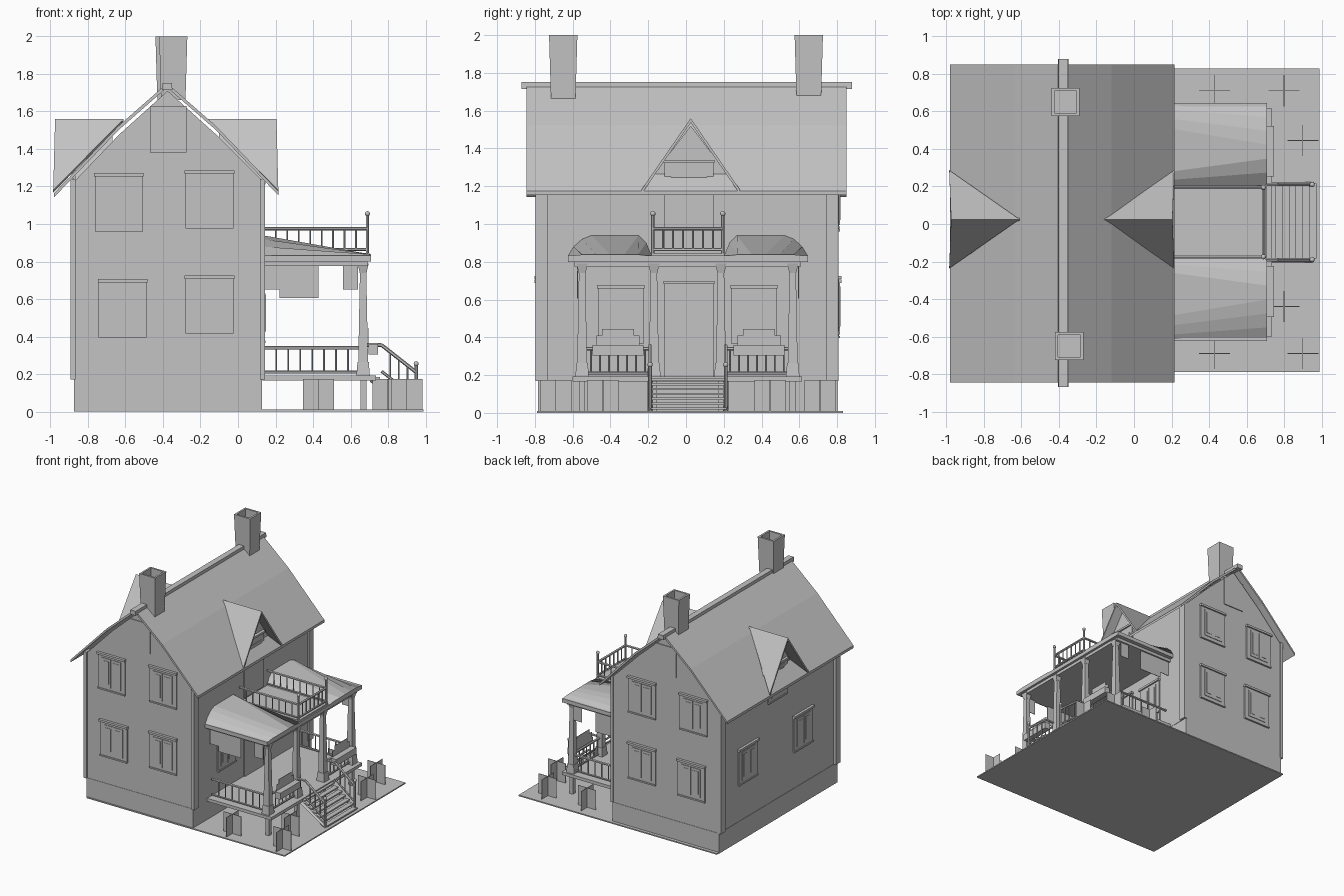
import bpy, bmesh
from mathutils import Vector

cube = bpy.data.objects.get("Cube")
if cube:
    bpy.data.objects.remove(cube, do_unlink=True)

grey = bpy.data.materials.new("plain grey")
grey.use_nodes = True
grey.diffuse_color = (0.55, 0.55, 0.55, 1)
grey.node_tree.nodes["Principled BSDF"].inputs["Base Color"].default_value = grey.diffuse_color


def finish(name, bm):
    bmesh.ops.recalc_face_normals(bm, faces=bm.faces)
    mesh = bpy.data.meshes.new(name)
    bm.to_mesh(mesh)
    bm.free()
    mesh.materials.append(grey)
    ob = bpy.data.objects.new(name, mesh)
    bpy.context.collection.objects.link(ob)
    return ob


def frustum(name, low, high):
    """Joins two rings of points with side faces and two caps."""
    bm = bmesh.new()
    a = [bm.verts.new(p) for p in low]
    b = [bm.verts.new(p) for p in high]
    bm.faces.new(a)
    bm.faces.new(b)
    for i in range(len(a)):
        j = (i + 1) % len(a)
        bm.faces.new((a[i], a[j], b[j], b[i]))
    return finish(name, bm)


def box(name, x0, x1, y0, y1, z0, z1):
    ring = [(x0, y0), (x1, y0), (x1, y1), (x0, y1)]
    return frustum(name, [(x, y, z0) for x, y in ring], [(x, y, z1) for x, y in ring])


def block(name, x, y, half, z0, z1, top=None):
    top = top or half
    c = [(-1, -1), (1, -1), (1, 1), (-1, 1)]
    return frustum(name, [(x + u * half, y + v * half, z0) for u, v in c],
                   [(x + u * top, y + v * top, z1) for u, v in c])


def along_y(name, pts, y0, y1):
    return frustum(name, [(x, y0, z) for x, z in pts], [(x, y1, z) for x, z in pts])


def along_x(name, pts, x0, x1):
    return frustum(name, [(x0, y, z) for y, z in pts], [(x1, y, z) for y, z in pts])


def rod(name, a, b, r=0.006, sides=6):
    a, b = Vector(a), Vector(b)
    bm = bmesh.new()
    bmesh.ops.create_cone(bm, cap_ends=True, segments=sides, radius1=r, radius2=r, depth=(b - a).length)
    bm.transform((b - a).to_track_quat('Z', 'Y').to_matrix().to_4x4())
    bmesh.ops.translate(bm, verts=bm.verts, vec=(a + b) / 2)
    return finish(name, bm)


def ball(name, x, y, z, r=0.014):
    bm = bmesh.new()
    bmesh.ops.create_uvsphere(bm, u_segments=10, v_segments=6, radius=r)
    bmesh.ops.translate(bm, verts=bm.verts, vec=(x, y, z))
    for f in bm.faces:
        f.smooth = True
    finish(name, bm)


def railing(name, a, b, height, count):
    """Sloped or level rail from a to b, with balusters."""
    a, b, up = Vector(a), Vector(b), Vector((0, 0, height))
    rod(name + "_bottom_rail", a, b, 0.008)
    rod(name + "_top_rail", a + up, b + up, 0.01)
    for i in range(1, count):
        p = a.lerp(b, i / count)
        rod(name + "_baluster", p, p + up, 0.005)


def on_wall(name, axis, side, wall, u0, u1, z0, z1, depth):
    lo, hi = sorted((wall - side * 0.01, wall + side * depth))
    if axis == 'x':
        return box(name, lo, hi, u0, u1, z0, z1)
    return box(name, u0, u1, lo, hi, z0, z1)


def window(axis, side, wall, u, z, w=0.255, h=0.3):
    on_wall("window_frame", axis, side, wall, u - w / 2, u + w / 2, z - h / 2, z + h / 2, 0.01)
    on_wall("window_head", axis, side, wall, u - w / 2 - 0.005, u + w / 2 + 0.005, z + h / 2 - 0.012, z + h / 2 + 0.006, 0.022)
    on_wall("window_sill", axis, side, wall, u - w / 2, u + w / 2, z - h / 2 - 0.004, z - h / 2 + 0.008, 0.016)
    for s in (-1, 1):
        c = u + s * w * 0.18
        on_wall("window_sash", axis, side, wall, c - w * 0.17, c + w * 0.17, z - h * 0.4, z + h * 0.4, 0.015)
        on_wall("window_pane", axis, side, wall, c - w * 0.1, c + w * 0.1, z - h * 0.31, z + h * 0.33, 0.018)


def cross_cards(name, x, y, half, z0, z1):
    box(name, x - half, x + half, y - 0.002, y + 0.002, z0, z1)
    box(name, x - 0.002, x + 0.002, y - half, y + half, z0, z1)


# Ground and house body
FRONT, BACK, LEFT, RIGHT = -0.78, 0.80, -0.87, 0.13
box("ground", -0.87, 0.99, -0.79, 0.83, 0, 0.01)
box("foundation", LEFT - 0.003, RIGHT - 0.003, FRONT - 0.003, BACK + 0.003, 0, 0.17)
along_y("walls", [(LEFT, 0.17), (RIGHT, 0.17), (RIGHT, 1.23), (-0.12, 1.48), (-0.375, 1.71),
                  (-0.63, 1.48), (LEFT, 1.23)], FRONT, BACK)
for x in (LEFT - 0.01, RIGHT):
    for y in (FRONT + 0.015, BACK - 0.025):
        box("corner_board", x - 0.012, x + 0.015, y - 0.032, y + 0.032, 0.17, 1.24)

# Main roof, ridge cap and chimneys
outer = [(0.215, 1.175), (-0.12, 1.525), (-0.378, 1.75), (-0.64, 1.52), (-0.98, 1.165)]
along_y("main_roof", outer + [(x, z - 0.022) for x, z in reversed(outer)], -0.845, 0.85)
along_y("ridge_cap", [(-0.405, 1.715), (-0.35, 1.715), (-0.352, 1.752), (-0.402, 1.752)], -0.87, 0.88)
for x, y in ((-0.345, -0.65), (-0.365, 0.65)):
    shaft = block("chimney", x, y, 0.065, 1.66, 2.0, 0.075)
    bm = bmesh.new()
    bm.from_mesh(shaft.data)
    top = max(bm.faces, key=lambda f: f.calc_center_median().z)
    bmesh.ops.inset_region(bm, faces=[top], thickness=0.022)
    hole = bmesh.ops.extrude_face_region(bm, geom=[top])["geom"]
    bmesh.ops.delete(bm, geom=[top], context='FACES_ONLY')
    bmesh.ops.translate(bm, verts=[v for v in hole if isinstance(v, bmesh.types.BMVert)], vec=(0, 0, -0.12))
    bm.to_mesh(shaft.data)
    bm.free()
for side, wall in ((-1, FRONT), (1, BACK)):
    on_wall("chimney_breast", 'y', side, wall, -0.47, -0.275, 1.38, 1.63, 0.008)

# Side dormers, mirrored across the ridge
for flip in (False, True):
    def mx(x):
        return -0.77 - x if flip else x
    along_x("dormer_wall", [(-0.22, 1.2), (0.27, 1.2), (0.025, 1.52)], mx(-0.1), LEFT if flip else RIGHT)
    for s in (-1, 1):
        tri = [(mx(0.205), 0.025, 1.56), (mx(-0.16), 0.025, 1.56), (mx(0.215), 0.025 + s * 0.262, 1.18)]
        frustum("dormer_roof", tri, [(x, y - s * 0.008, z - 0.012) for x, y, z in tri])

# Windows and doors
for side, wall in ((-1, FRONT), (1, BACK)):
    for x, z in ((-0.635, 1.115), (-0.152, 1.13), (-0.615, 0.55), (-0.152, 0.57)):
        window('y', side, wall, x, z)
for y, z in ((0.42, 0.63), (-0.32, 0.63), (0.025, 1.17)):
    window('x', -1, LEFT, y, z)
for y in (-0.345, 0.36):
    window('x', 1, RIGHT, y, 0.52, 0.24)
for z0, z1 in ((0.19, 0.69), (0.86, 1.33)):
    on_wall("door", 'x', 1, RIGHT, -0.115, 0.145, z0, z1, 0.012)
    on_wall("door_lintel", 'x', 1, RIGHT, -0.12, 0.15, z1 - 0.008, z1 + 0.008, 0.025)
    on_wall("door_light", 'x', 1, RIGHT, -0.08, 0.11, z1 - 0.12, z1 - 0.06, 0.017)

# Porch floor, columns and posts
MID = 0.01
COLUMNS = (-0.55, -0.17, 0.185, 0.565)
box("porch_floor", RIGHT, 0.735, -0.6, 0.615, 0.167, 0.193)
for y in COLUMNS:
    block("porch_post", 0.67, y, 0.016, 0, 0.17)
    block("column_base", 0.667, y, 0.036, 0.19, 0.265, 0.03)
    block("column_shaft", 0.667, y, 0.026, 0.265, 0.74, 0.017)
    block("column_capital", 0.667, y, 0.018, 0.74, 0.79, 0.03)

# Porch ceiling beam, eave and balcony floor
box("porch_beam", RIGHT, 0.69, -0.59, 0.61, 0.775, 0.8)
box("porch_eave", RIGHT, 0.71, -0.625, 0.645, 0.8, 0.832)
box("balcony_floor", RIGHT, 0.70, -0.18, 0.205, 0.83, 0.845)

# Curved porch roofs on either side of the balcony
for s in (-1, 1):
    profile = [(0.635, 0.83), (0.605, 0.88), (0.56, 0.92), (0.51, 0.94), (0.26, 0.94), (0.22, 0.9), (0.19, 0.83)]
    high = [(RIGHT, MID + s * y, z) for y, z in profile]
    low = [(0.71, MID + s * (0.19 + 0.445 * (1 - i / 6)), 0.83 + (0.008 if 0 < i < 6 else 0)) for i in range(7)]
    frustum("porch_roof", high, low)

# Balcony railing
for s in (-1, 1):
    y = MID + s * 0.185
    rod("balcony_post", (0.69, y, 0.83), (0.69, y, 1.05), 0.009, 8)
    ball("balcony_finial", 0.69, y, 1.055)
    railing("balcony_side", (0.14, y, 0.865), (0.69, y, 0.865), 0.11, 9)
railing("balcony_front", (0.69, MID - 0.185, 0.865), (0.69, MID + 0.185, 0.865), 0.11, 7)

# Porch railings and flower boxes
for y in (COLUMNS[0], COLUMNS[3]):
    railing("porch_side", (0.14, y, 0.21), (0.65, y, 0.21), 0.13, 8)
for y0, y1 in (COLUMNS[:2], COLUMNS[2:]):
    railing("porch_front", (0.67, y0, 0.21), (0.67, y1, 0.21), 0.13, 8)
    c = (y0 + y1) / 2 + (0.012 if y0 > 0 else 0)
    box("flower_box", 0.695, 0.745, c - 0.135, c + 0.135, 0.305, 0.36)
    box("flower_card", 0.692, 0.696, c - 0.115, c + 0.115, 0.36, 0.41)
    box("flower_card", 0.692, 0.696, c - 0.085, c + 0.085, 0.41, 0.445)

# Open stairs with sloped handrails
for i in range(7):
    t = i / 6
    x, z = 0.735 + 0.215 * t, 0.178 - 0.155 * t
    box("stair_tread", x - 0.018, x + 0.022, -0.185, 0.215, z - 0.006, z + 0.006)
for s in (-1, 1):
    y = MID + s * 0.2
    rod("stair_stringer", (0.71, y, 0.17), (0.955, y, 0.012), 0.014, 4)
    rod("newel_post", (0.95, y, 0), (0.95, y, 0.25), 0.01, 8)
    ball("newel_finial", 0.95, y, 0.255)
    rod("handrail_start", (0.69, y, 0.355), (0.765, y, 0.355), 0.01)
    railing("stair_side", (0.765, y, 0.215), (0.95, y, 0.07), 0.14, 4)

# Hanging foliage under the eaves
for y in (-0.575, 0.595):
    box("hanging_foliage", 0.14, 0.22, y - 0.002, y + 0.002, 0.65, 0.79)
    box("hanging_foliage", 0.22, 0.43, y - 0.002, y + 0.002, 0.605, 0.79)
    box("hanging_foliage", 0.56, 0.64, y - 0.002, y + 0.002, 0.65, 0.79)

# Bushes as crossed cards
for x, y in ((0.43, -0.69), (0.43, 0.71), (0.8, -0.44), (0.9, -0.69), (0.9, 0.445), (0.8, 0.71)):
    cross_cards("bush", x, y, 0.083, 0.005, 0.175)
